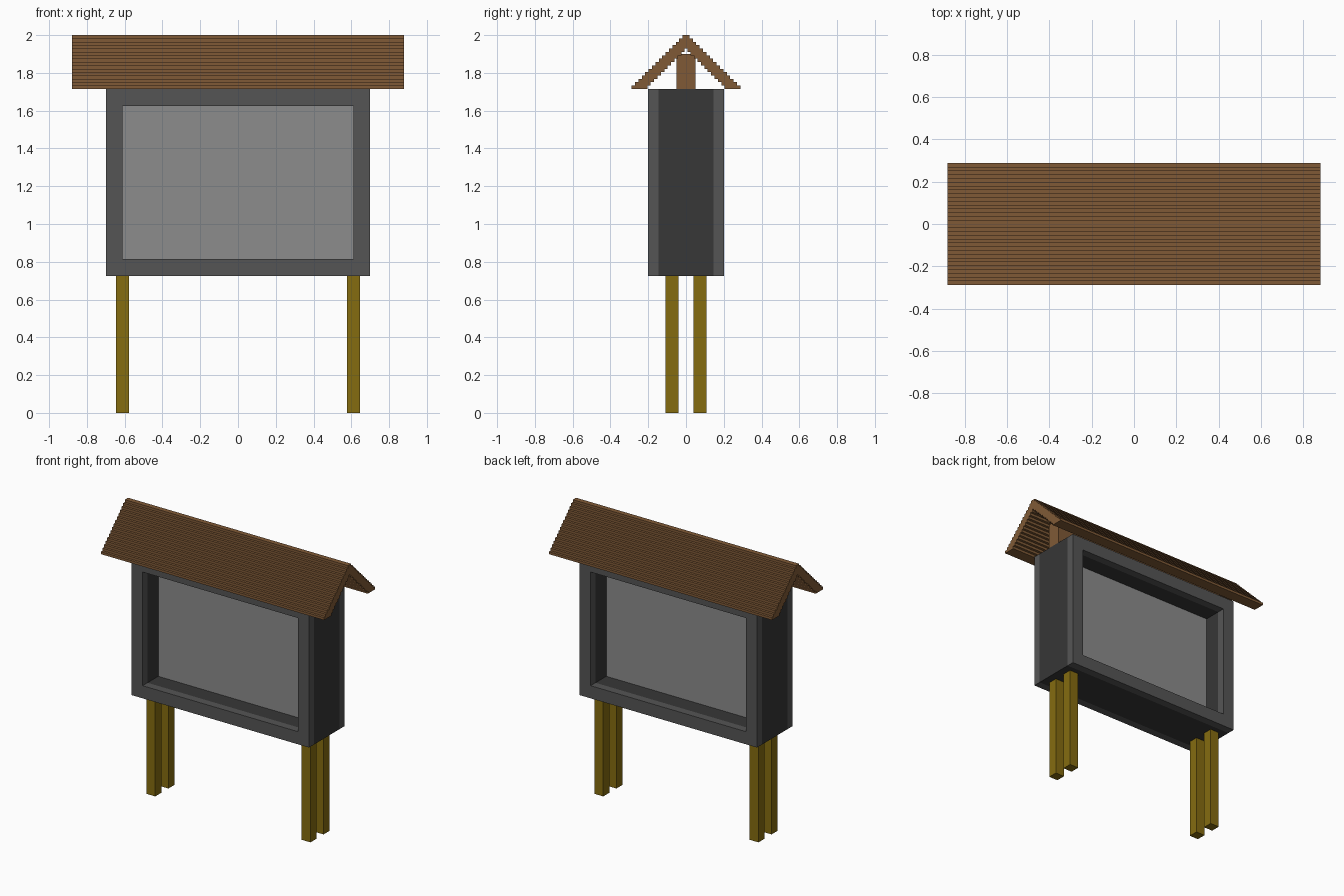
import bpy
import bmesh

cube = bpy.data.objects.get("Cube")
if cube:
    bpy.data.objects.remove(cube, do_unlink=True)


def material(name, r, g, b):
    m = bpy.data.materials.new(name)
    m.use_nodes = True
    m.diffuse_color = (r, g, b, 1)
    m.node_tree.nodes["Principled BSDF"].inputs["Base Color"].default_value = (r, g, b, 1)
    return m


ROOF = material("brown roof wood", 0.216, 0.102, 0.037)
POST = material("ochre post wood", 0.235, 0.150, 0.005)
FRAME = material("grey frame", 0.091, 0.091, 0.091)
CASE = material("dark grey case", 0.038, 0.038, 0.038)
PANEL = material("light grey panel", 0.262, 0.262, 0.262)


def finish(name, bm, mat):
    bmesh.ops.recalc_face_normals(bm, faces=bm.faces)
    mesh = bpy.data.meshes.new(name)
    bm.to_mesh(mesh)
    bm.free()
    mesh.materials.append(mat)
    obj = bpy.data.objects.new(name, mesh)
    bpy.context.collection.objects.link(obj)
    return obj


def box(name, x, y, z, mat):
    """Box from (min, max) ranges on each axis."""
    bm = bmesh.new()
    bmesh.ops.create_cube(bm, size=1)
    for v in bm.verts:
        v.co = [r[0] if c < 0 else r[1] for c, r in zip(v.co, (x, y, z))]
    return finish(name, bm, mat)


def ring(name, y0, y1, mat):
    """Rectangular frame with an open middle, between two depths."""
    def loop(hx, z0, z1, y):
        return [bm.verts.new((sx, y, z)) for sx, z in
                ((-hx, z0), (hx, z0), (hx, z1), (-hx, z1))]
    bm = bmesh.new()
    loops = []
    for y in (y0, y1):
        loops.append((loop(BODY_X, BODY_Z0, BODY_Z1, y), loop(OPEN_X, OPEN_Z0, OPEN_Z1, y)))
    (o0, i0), (o1, i1) = loops
    for a, b in ((o0, i0), (o1, i1), (o0, o1), (i0, i1)):
        for k in range(4):
            n = (k + 1) % 4
            bm.faces.new((a[k], a[n], b[n], b[k]))
    return finish(name, bm, mat)


BODY_X, BODY_Z0, BODY_Z1 = 0.70, 0.725, 1.715
OPEN_X, OPEN_Z0, OPEN_Z1 = 0.612, 0.815, 1.625

# Display case: dark middle, lighter frame on both faces, recessed panel
ring("case_middle", -0.145, 0.145, CASE)
ring("front_frame", -0.20, -0.145, FRAME)
ring("back_frame", 0.145, 0.20, FRAME)
box("display_panel", (-OPEN_X, OPEN_X), (-0.024, 0.024), (OPEN_Z0, OPEN_Z1), PANEL)

# Paired legs at each end
for side, sx in (("left", 1), ("right", -1)):
    for face, sy in (("front", -1), ("back", 1)):
        x, y = 0.612 * sx, 0.074 * sy
        box(f"{face}_{side}_leg", (x - 0.035, x + 0.035), (y - 0.034, y + 0.034),
            (0, BODY_Z0), POST)

# Ridge support standing on the case
box("ridge_support", (-BODY_X, BODY_X), (-0.05, 0.05), (BODY_Z1, 1.90), ROOF)

# Stepped gable roof: stair profile extruded along x
STEPS, RUN, EAVE, THICK = 16, 0.018, 0.288, 0.083
RISE = (2.0 - BODY_Z1) / STEPS
half = []
for i in range(STEPS):
    half += [(EAVE - i * RUN, BODY_Z1 + i * RISE), (EAVE - i * RUN, BODY_Z1 + (i + 1) * RISE)]
under = []
for i in range(STEPS):
    y = EAVE - THICK - i * RUN
    if y > 0:
        under += [(y, BODY_Z1 + i * RISE), (y, BODY_Z1 + (i + 1) * RISE)]
profile = half + [(-y, z) for y, z in reversed(half)]
profile += [(-y, z) for y, z in under] + under[::-1]

bm = bmesh.new()
end = bm.faces.new([bm.verts.new((-0.88, y, z)) for y, z in profile])
geom = bmesh.ops.extrude_face_region(bm, geom=[end], use_keep_orig=True)["geom"]
bmesh.ops.translate(bm, vec=(1.76, 0, 0),
                    verts=[g for g in geom if isinstance(g, bmesh.types.BMVert)])
finish("stepped_roof", bm, ROOF)
